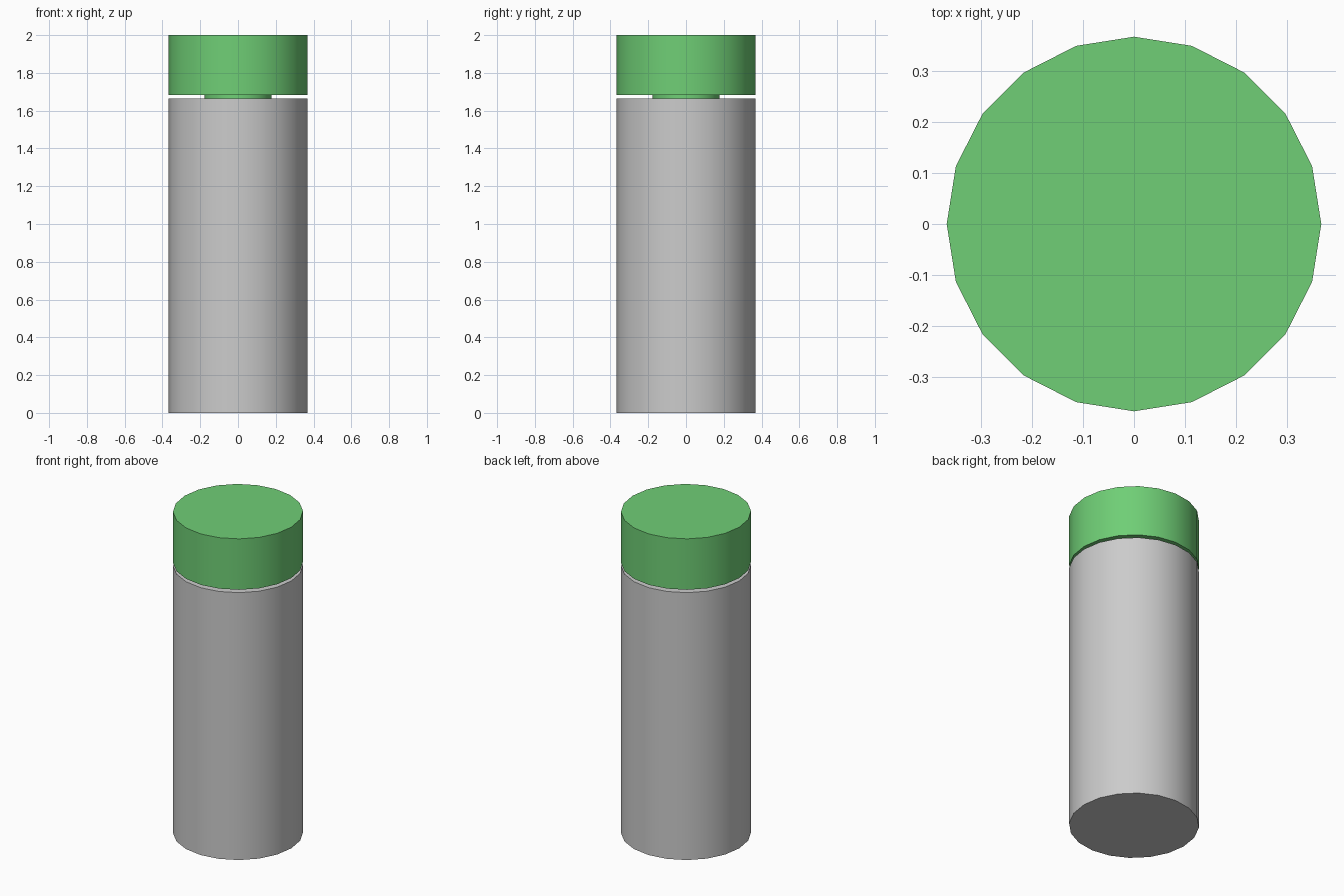
import bpy

if "Cube" in bpy.data.objects:
    bpy.data.objects.remove(bpy.data.objects["Cube"])

SIDES = 20
RADIUS = 0.367


def cylinder(name, radius, z0, z1, material=None):
    """Upright 20-sided cylinder from z0 to z1, smooth sides and sharp rims."""
    bpy.ops.mesh.primitive_cylinder_add(
        vertices=SIDES, radius=radius, depth=z1 - z0, location=(0, 0, (z0 + z1) / 2))
    obj = bpy.context.object
    obj.name = name
    if material:
        obj.data.materials.append(material)
    bpy.ops.object.shade_smooth_by_angle(angle=0.6)
    return obj


green = bpy.data.materials.new("green")
green.diffuse_color = (0.16, 0.62, 0.18, 1)
green.use_nodes = True
green.node_tree.nodes["Principled BSDF"].inputs["Base Color"].default_value = green.diffuse_color

# Grey main body
cylinder("body", RADIUS, 0, 1.665)

# Narrow green neck, seated just inside the body and the lid
cylinder("neck", 0.178, 1.66, 1.688, green)

# Green lid
cylinder("lid", RADIUS, 1.683, 2.0, green)
